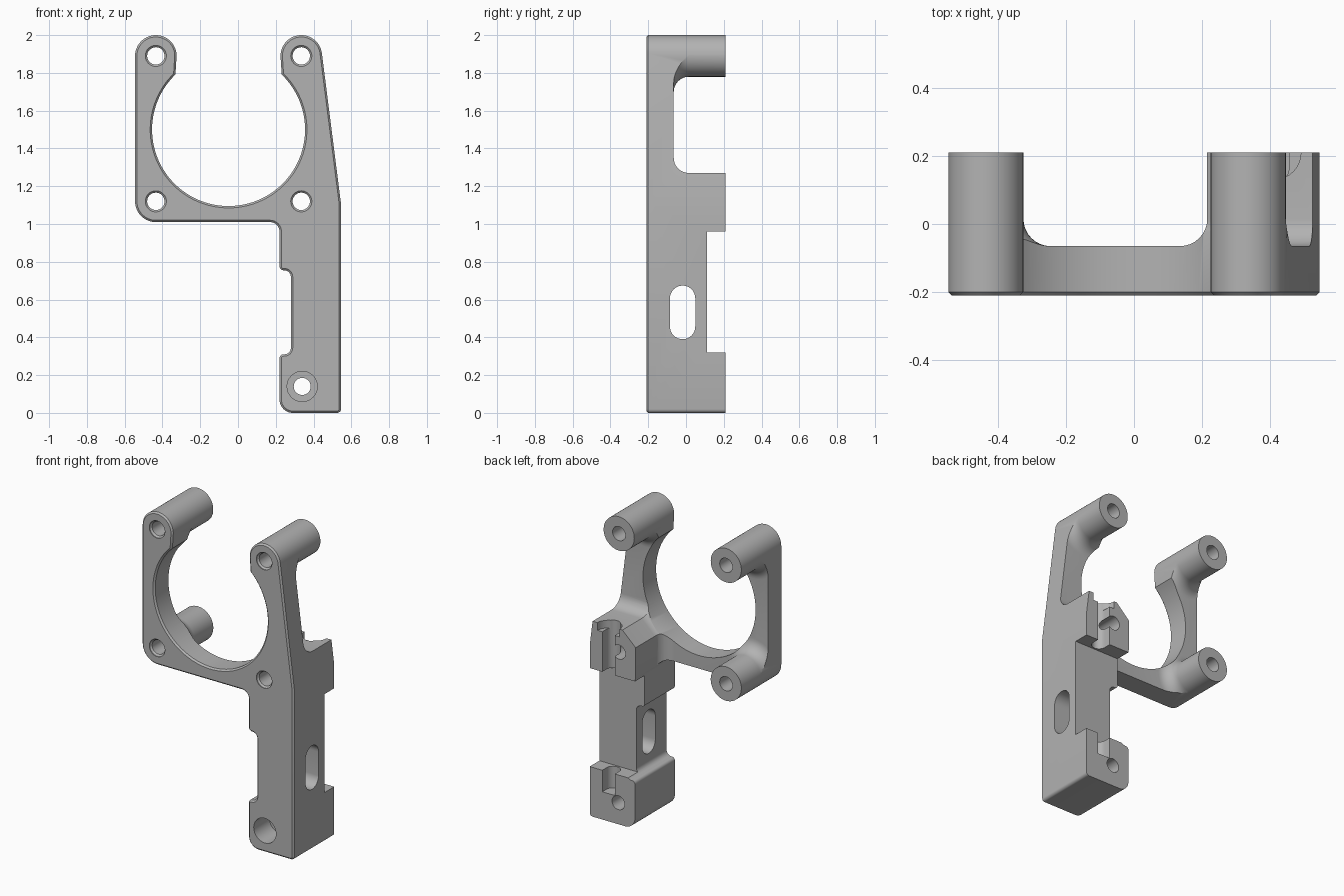
import bpy
from math import sin, cos, radians
from mathutils import Vector

if "Cube" in bpy.data.objects:
    bpy.data.objects.remove(bpy.data.objects["Cube"], do_unlink=True)

grey = bpy.data.materials.new("plain_grey")
grey.use_nodes = True
grey.diffuse_color = (0.45, 0.45, 0.45, 1)
grey.node_tree.nodes["Principled BSDF"].inputs["Base Color"].default_value = (0.45, 0.45, 0.45, 1)

FRONT, BACK, PLATE_BACK = -0.21, 0.21, -0.065
FILLET = 0.08


def arc(cx, cy, r, a0, a1, n=16):
    angles = [radians(a0 + (a1 - a0) * i / n) for i in range(n + 1)]
    return [(cx + r * cos(a), cy + r * sin(a)) for a in angles]


def circle(cx, cy, r, n=48):
    return arc(cx, cy, r, 0, 360, n)[:-1]


def box(u0, v0, u1, v1):
    return [(u0, v0), (u1, v0), (u1, v1), (u0, v1)]


def offset(points, d):
    """Move a counter-clockwise outline outwards by d with mitred corners."""
    result = []
    for i, p in enumerate(points):
        p = Vector(p)
        a = (p - Vector(points[i - 1])).normalized()
        b = (Vector(points[(i + 1) % len(points)]) - p).normalized()
        na, nb = Vector((a.y, -a.x)), Vector((b.y, -b.x))
        m = na + nb
        result.append(p + m * (2 * d / max(m.length_squared, 0.5)))
    return result


def loft(name, points, rings, axis="y"):
    """Solid made of one outline repeated at (position, offset) rings along an axis."""
    place = {"x": lambda u, v, t: (t, u, v),
             "y": lambda u, v, t: (u, t, v),
             "z": lambda u, v, t: (u, v, t)}[axis]
    n, verts, faces = len(points), [], []
    for t, d in rings:
        verts += [place(u, v, t) for u, v in offset(points, d)]
    for k in range(len(rings) - 1):
        for i in range(n):
            j = (i + 1) % n
            faces.append((k * n + i, k * n + j, k * n + n + j, k * n + n + i))
    last = (len(rings) - 1) * n
    faces += [tuple(reversed(range(n))), tuple(range(last, last + n))]
    if axis != "y":
        faces = [tuple(reversed(f)) for f in faces]
    if axis in "xz":
        faces = [tuple(reversed(f)) for f in faces]
    mesh = bpy.data.meshes.new(name)
    mesh.from_pydata(verts, [], faces)
    mesh.materials.append(grey)
    obj = bpy.data.objects.new(name, mesh)
    bpy.context.collection.objects.link(obj)
    bpy.context.view_layer.objects.active = obj
    bpy.ops.object.select_all(action="DESELECT")
    obj.select_set(True)
    bpy.ops.object.mode_set(mode="EDIT")
    bpy.ops.mesh.select_all(action="SELECT")
    bpy.ops.mesh.normals_make_consistent(inside=False)
    bpy.ops.object.mode_set(mode="OBJECT")
    return obj


def cut(target, tool):
    mod = target.modifiers.new("cut", "BOOLEAN")
    mod.operation, mod.solver, mod.object = "DIFFERENCE", "EXACT", tool
    bpy.context.view_layer.objects.active = target
    bpy.ops.object.modifier_apply(modifier=mod.name)
    bpy.data.objects.remove(tool, do_unlink=True)


# Front outline: open ring plate with a leg below its right corner
outline = arc(-0.435, 1.12, 0.11, 180, 270)
outline += arc(0.17, 0.96, 0.05, 90, 0, 8)
outline += arc(0.24, 0.775, 0.02, 180, 270, 5) + arc(0.245, 0.72, 0.035, 90, 0, 6)
outline += arc(0.245, 0.345, 0.035, 0, -90, 6) + arc(0.24, 0.29, 0.02, 90, 180, 5)
outline += arc(0.29, 0.07, 0.07, 180, 270, 10)
outline += arc(0.525, 0.02, 0.02, 270, 360, 5) + [(0.545, 1.11)]
outline += arc(0.335, 1.89, 0.11, 7, 180, 28)
outline += arc(-0.05, 1.5, 0.405, 46, -226, 90)
outline += arc(-0.435, 1.89, 0.11, 0, 180, 28)
bracket = loft("mounting_bracket", outline,
               [(FRONT, -0.01), (FRONT + 0.01, 0), (BACK, 0)])

# Rear pocket that leaves filleted posts and the rear block standing
pocket = loft("pocket_cutter", box(-0.7, 0.9, 0.7, 2.2), [(PLATE_BACK, 0), (0.4, 0)])
flare = [(PLATE_BACK - 0.05, FILLET)]
for i in range(9):
    a = radians(90 - 90 * i / 8)
    flare.append((PLATE_BACK + FILLET * (1 - sin(a)), FILLET * (1 - cos(a))))
flare.append((0.5, 0))
block = [(0.215, 0.7), (0.85, 0.7), (0.85, 1.27), (0.31, 1.27), (0.215, 1.18)]
corners = [(-0.435, 1.12), (-0.435, 1.89), (0.335, 1.89)]
for x, z in corners:
    cut(pocket, loft("post_keep", circle(x, z, 0.1105), flare))
cut(pocket, loft("block_keep", block, flare))
cut(bracket, pocket)

# Recess across the back of the leg
cut(bracket, loft("leg_recess", box(0.1, 0.32, 0.7, 0.96), [(0.11, 0), (0.4, 0)]))

# Screw holes through the posts, chamfered at the front
for x, z in corners + [(0.335, 1.12)]:
    cut(bracket, loft("post_hole", circle(x, z, 0.046, 32),
                      [(-0.3, 0.01), (FRONT + 0.005, 0.01), (FRONT + 0.015, 0), (0.3, 0)]))

# Counterbored hole at the foot
cut(bracket, loft("foot_hole", circle(0.34, 0.14, 0.045, 32),
                  [(-0.3, 0.035), (-0.05, 0.035), (-0.049, 0), (0.3, 0)]))

# Slot through the leg from side to side
slot = arc(-0.018, 0.607, 0.067, 0, 180) + arc(-0.018, 0.457, 0.067, 180, 360)
cut(bracket, loft("leg_slot", slot, [(0, 0), (0.7, 0)], "x"))

# Upright rod channels open at the back, the upper one widened at its top
channel = arc(0.41, 0.165, 0.045, 180, 360) + [(0.455, 0.3), (0.365, 0.3)]
cut(bracket, loft("lower_channel", channel, [(0.18, 0), (0.5, 0)], "z"))
cut(bracket, loft("upper_channel", channel, [(0.9, 0), (1.4, 0)], "z"))
cut(bracket, loft("channel_mouth", circle(0.41, 0.21, 0.08, 32), [(1.22, 0), (1.4, 0)], "z"))

bpy.ops.object.select_all(action="DESELECT")
bracket.select_set(True)
bpy.context.view_layer.objects.active = bracket
bpy.ops.object.shade_smooth_by_angle(angle=radians(30))
